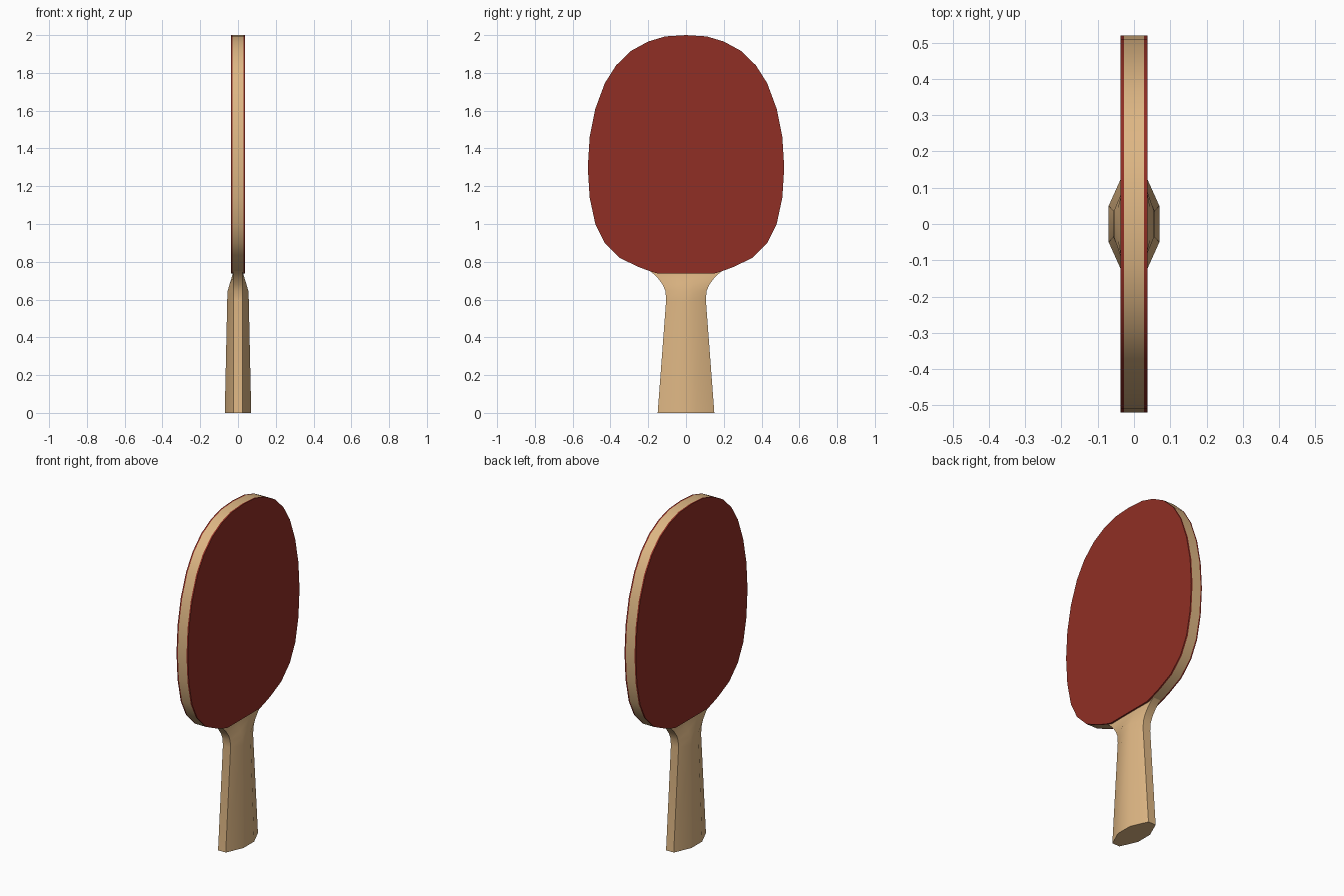
import bpy, bmesh, math

if "Cube" in bpy.data.objects:
    bpy.data.objects.remove(bpy.data.objects["Cube"])


def material(name, rgb):
    m = bpy.data.materials.new(name)
    m.diffuse_color = (*rgb, 1)
    m.use_nodes = True
    m.node_tree.nodes["Principled BSDF"].inputs["Base Color"].default_value = m.diffuse_color
    return m


wood = material("pale wood", (0.73, 0.47, 0.23))
red = material("red rubber", (0.28, 0.028, 0.018))


def loft(name, rings, mat):
    """Skin a stack of equal-length rings and cap both ends."""
    bm = bmesh.new()
    vs = [[bm.verts.new(p) for p in ring] for ring in rings]
    n = len(vs[0])
    for a, b in zip(vs, vs[1:]):
        for i in range(n):
            j = (i + 1) % n
            bm.faces.new((a[i], a[j], b[j], b[i]))
    bm.faces.new(vs[0][::-1])
    bm.faces.new(vs[-1])
    bmesh.ops.recalc_face_normals(bm, faces=bm.faces)
    me = bpy.data.meshes.new(name)
    bm.to_mesh(me)
    bm.free()
    me.materials.append(mat)
    ob = bpy.data.objects.new(name, me)
    bpy.context.collection.objects.link(ob)
    bpy.context.view_layer.objects.active = ob
    ob.select_set(True)
    bpy.ops.object.shade_smooth_by_angle(angle=math.radians(31))
    ob.select_set(False)
    return ob


# Blade outline, half of it from the top down, mirrored in y
half = [(0.11, 1.993), (0.20, 1.966), (0.29, 1.917), (0.37, 1.84), (0.43, 1.745),
        (0.48, 1.61), (0.51, 1.46), (0.52, 1.30), (0.51, 1.14), (0.48, 1.00),
        (0.43, 0.90), (0.35, 0.82), (0.25, 0.772), (0.19, 0.75), (0.15, 0.738)]
outline = [(0, 2.0)] + half + [(-y, z) for y, z in reversed(half)]


def slab(name, x0, x1, mat):
    return loft(name, [[(x, y, z) for y, z in outline] for x in (x0, x1)], mat)


slab("blade_core", -0.028, 0.028, wood)
slab("right_rubber", 0.028, 0.037, red)
slab("left_rubber", -0.037, -0.028, red)

# Eight-sided flared handle: height, half width, half flat width, half thickness
sections = [(0.0, 0.15, 0.05, 0.07), (0.60, 0.105, 0.036, 0.057),
            (0.645, 0.109, 0.037, 0.055), (0.68, 0.124, 0.041, 0.045),
            (0.715, 0.15, 0.048, 0.034), (0.736, 0.172, 0.055, 0.028),
            (0.75, 0.19, 0.06, 0.026)]
rings = []
for z, w, f, t in sections:
    e = 0.025
    rings.append([(t, -f, z), (t, f, z), (e, w, z), (-e, w, z),
                  (-t, f, z), (-t, -f, z), (-e, -w, z), (e, -w, z)])
loft("handle", rings, wood)
